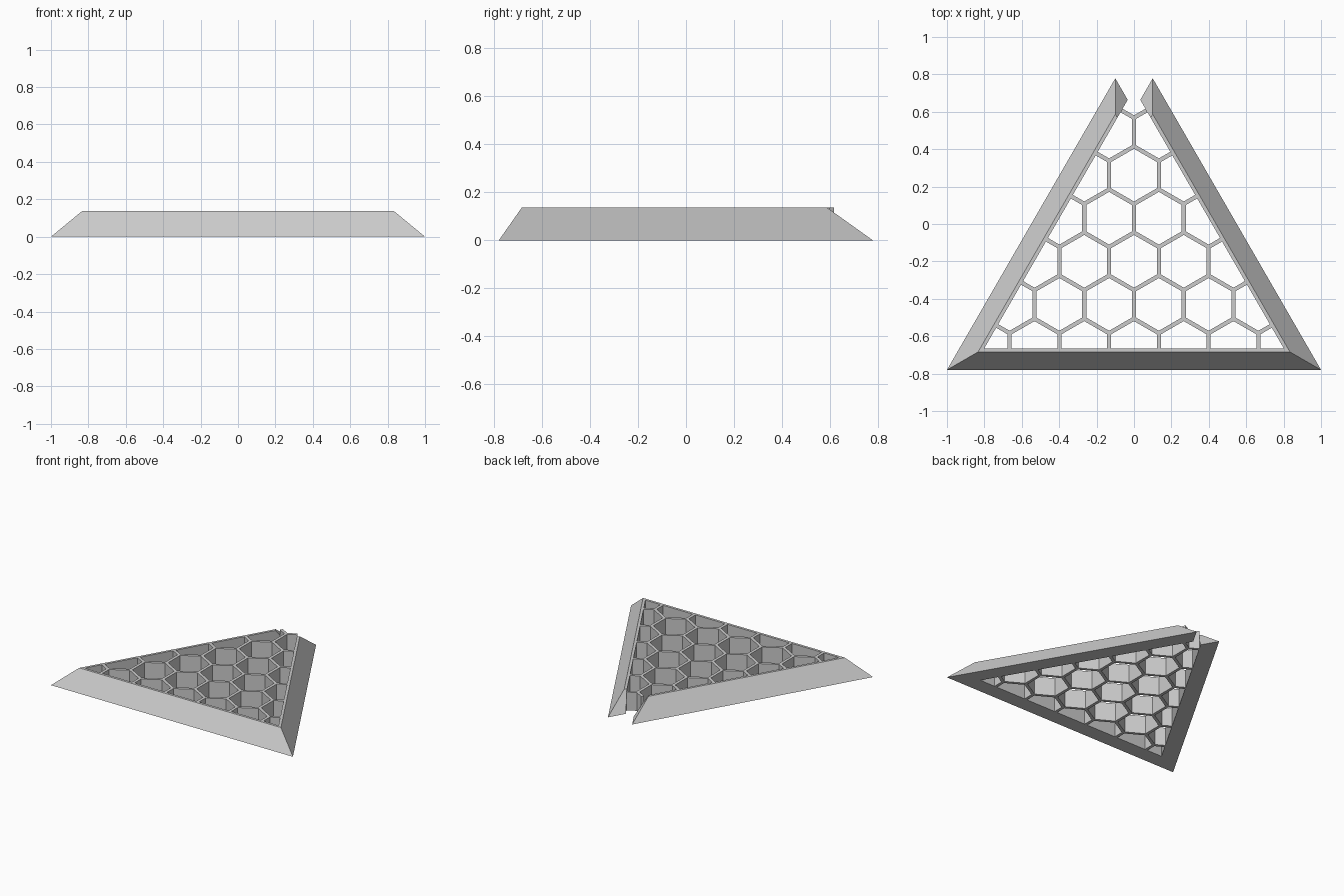
import bpy, bmesh, math
from mathutils import Vector

if "Cube" in bpy.data.objects:
    bpy.data.objects.remove(bpy.data.objects["Cube"], do_unlink=True)

R3 = math.sqrt(3)
HEIGHT = 0.137
BASE_Y = -0.78          # front edge of the triangle
TOP_OFF = 0.096         # inset of the bevelled rim at the top
INNER = 0.115           # inset of the inner wall
END_X = 0.1             # where the side bars stop at the open corner
PITCH, WALL = 0.266, 0.022

grey = bpy.data.materials.new("light grey")
grey.use_nodes = True
colour = (0.6, 0.6, 0.6, 1)
grey.diffuse_color = colour
grey.node_tree.nodes["Principled BSDF"].inputs["Base Color"].default_value = colour


def make_object(name, bm):
    bmesh.ops.recalc_face_normals(bm, faces=bm.faces)
    mesh = bpy.data.meshes.new(name)
    bm.to_mesh(mesh)
    bm.free()
    mesh.materials.append(grey)
    obj = bpy.data.objects.new(name, mesh)
    bpy.context.collection.objects.link(obj)


# Bevelled triangular frame, open at the back corner
def station(side, end, d, z):
    """Point of the frame section at inset d and height z."""
    if not end:
        return Vector((side * (1 - d * R3), BASE_Y + d, z))
    along = d * 2 / R3
    back = TOP_OFF * z / HEIGHT * 2 / R3
    x = END_X - along / 2 + back / 2
    y = BASE_Y + (1 - END_X) * R3 - (along + back) * R3 / 2
    return Vector((side * x, y, z))


section = [(0, 0), (TOP_OFF, HEIGHT), (INNER, HEIGHT), (INNER, 0)]
bm = bmesh.new()
rings = [[bm.verts.new(station(s, e, d, z)) for d, z in section]
         for s, e in ((-1, True), (-1, False), (1, False), (1, True))]
for a, b in zip(rings, rings[1:]):
    for i in range(4):
        j = (i + 1) % 4
        bm.faces.new((a[i], a[j], b[j], b[i]))
bm.faces.new(rings[0])
bm.faces.new(rings[-1])
make_object("triangle_frame", bm)


# Honeycomb walls, trimmed to the inside of the frame
def clip(a, b):
    """Trim a segment to the inner triangle; returns the kept range."""
    lo, hi = 0.0, 1.0
    corner = Vector((0, BASE_Y + R3))
    for n, p in ((Vector((0, 1)), Vector((0, BASE_Y))),
                 (Vector((R3 / 2, -0.5)), corner),
                 (Vector((-R3 / 2, -0.5)), corner)):
        fa, fb = (a - p).dot(n) - INNER, (b - p).dot(n) - INNER
        if fa < 0 and fb < 0:
            return None
        if fa < 0:
            lo = max(lo, fa / (fa - fb))
        elif fb < 0:
            hi = min(hi, fa / (fa - fb))
    return (lo, hi) if lo < hi else None


def wall(bm, a, b):
    kept = clip(a, b)
    if not kept:
        return
    d = (b - a).normalized()
    n = Vector((-d.y, d.x)) * WALL / 2
    p, q = a.lerp(b, kept[0]), a.lerp(b, kept[1])
    if (q - p).length < WALL:
        return
    # Pointed ends meet the neighbouring walls at a joint
    tip = d * WALL / 2 / R3
    tp = tip if kept[0] == 0 else tip * 0
    tq = tip if kept[1] == 1 else tip * 0
    outline = [p + tp + n]
    outline += [p] if kept[0] == 0 else []
    outline += [p + tp - n, q - tq - n]
    outline += [q] if kept[1] == 1 else []
    outline += [q - tq + n]
    low = [bm.verts.new((v.x, v.y, 0)) for v in outline]
    high = [bm.verts.new((v.x, v.y, HEIGHT)) for v in outline]
    bm.faces.new(low)
    bm.faces.new(high)
    for i in range(len(low)):
        j = (i + 1) % len(low)
        bm.faces.new((low[i], low[j], high[j], high[i]))


bm = bmesh.new()
radius = PITCH / R3
for row in range(8):
    for col in range(-5, 6):
        centre = Vector(((col + row % 2 / 2) * PITCH, 0.722 - row * radius * 1.5))
        # Three edges per cell cover the whole lattice
        pts = [centre + radius * Vector((math.cos(t), math.sin(t)))
               for t in (math.radians(150 + 60 * k) for k in range(4))]
        for a, b in zip(pts, pts[1:]):
            wall(bm, a, b)
make_object("honeycomb_grille", bm)
